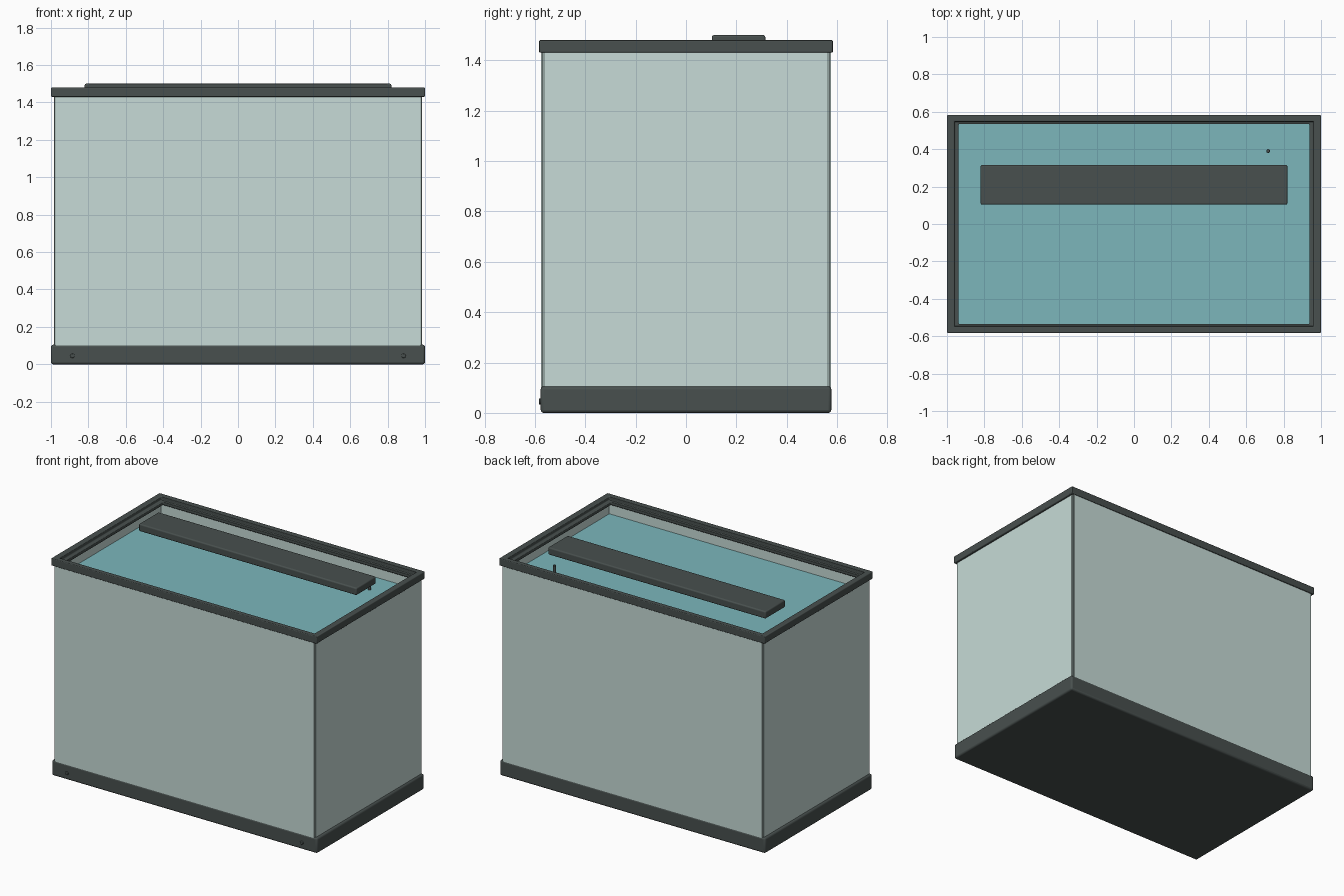
import bpy, bmesh

if "Cube" in bpy.data.objects:
    bpy.data.objects.remove(bpy.data.objects["Cube"])


def material(name, rgb):
    m = bpy.data.materials.new(name)
    m.diffuse_color = (*rgb, 1)
    m.use_nodes = True
    m.node_tree.nodes["Principled BSDF"].inputs["Base Color"].default_value = m.diffuse_color
    return m


DARK = material("dark_plastic", (0.065, 0.08, 0.077))
GLASS = material("glass", (0.57, 0.71, 0.68))
SEAL = material("sealant", (0.30, 0.38, 0.36))
WATER = material("water", (0.20, 0.47, 0.50))
SAND = material("sand", (0.45, 0.36, 0.22))


def finish(obj, mat, bevel=0, segments=3):
    obj.data.materials.append(mat)
    if bevel:
        b = obj.modifiers.new("bevel", "BEVEL")
        b.width, b.segments, b.limit_method = bevel, segments, "ANGLE"
    bpy.ops.object.select_all(action="DESELECT")
    obj.select_set(True)
    bpy.context.view_layer.objects.active = obj
    bpy.ops.object.shade_smooth_by_angle()
    return obj


def box(name, x, y, z, mat, bevel=0):
    """Box from (min, max) ranges on each axis."""
    bpy.ops.mesh.primitive_cube_add(size=1)
    o = bpy.context.object
    o.name = name
    for v in o.data.vertices:
        for i, (lo, hi) in enumerate((x, y, z)):
            v.co[i] = lo if v.co[i] < 0 else hi
    return finish(o, mat, bevel)


def rod(name, loc, radius, depth, mat, rot=(0, 0, 0), bevel=0):
    bpy.ops.mesh.primitive_cylinder_add(vertices=24, radius=radius, depth=depth,
                                        location=loc, rotation=rot)
    o = bpy.context.object
    o.name = name
    return finish(o, mat, bevel, 2)


def ring(name, profile, mat, bevel):
    """Closed rectangular frame swept from (half x, half y, z) profile points."""
    bm = bmesh.new()
    corners = [(-1, -1), (1, -1), (1, 1), (-1, 1)]
    loops = [[bm.verts.new((sx * px, sy * py, pz)) for sx, sy in corners]
             for px, py, pz in profile]
    for a, b in zip(loops, loops[1:] + loops[:1]):
        for i in range(4):
            j = (i + 1) % 4
            bm.faces.new((a[i], a[j], b[j], b[i]))
    bmesh.ops.recalc_face_normals(bm, faces=bm.faces)
    me = bpy.data.meshes.new(name)
    bm.to_mesh(me)
    bm.free()
    o = bpy.data.objects.new(name, me)
    bpy.context.collection.objects.link(o)
    return finish(o, mat, bevel)


# Base tray with two front screws
box("base", (-1, 1), (-0.577, 0.577), (0, 0.105), DARK, 0.012)
for side, s in (("left", -1), ("right", 1)):
    rod(f"screw_{side}", (s * 0.885, -0.577, 0.045), 0.012, 0.014, DARK,
        (1.5707963, 0, 0), 0.003)

# Glass panes
for name, s in (("front", -1), ("back", 1)):
    box(f"{name}_pane", (-0.975, 0.975), sorted((s * 0.56, s * 0.575)), (0.09, 1.46), GLASS)
for name, s in (("left", -1), ("right", 1)):
    box(f"{name}_pane", sorted((s * 0.97, s * 0.985)), (-0.56, 0.56), (0.09, 1.46), GLASS)

# Corner seals
for sx in (-1, 1):
    for sy in (-1, 1):
        box("corner_seal", sorted((sx * 0.967, sx * 0.982)),
            sorted((sy * 0.557, sy * 0.572)), (0.09, 1.46), SEAL)

# Contents
box("sand_bed", (-0.969, 0.969), (-0.559, 0.559), (0.1, 0.25), SAND)
box("water", (-0.968, 0.968), (-0.558, 0.558), (0.25, 1.355), WATER)

# Stepped top frame with inner lip
ring("top_frame", [(1, 0.583, 1.43), (1, 0.583, 1.48), (0.96, 0.548, 1.48),
                   (0.96, 0.548, 1.455), (0.938, 0.534, 1.455), (0.938, 0.534, 1.43)],
     DARK, 0.005)

# Lamp bar and heater stem
box("lamp_bar", (-0.82, 0.82), (0.103, 0.315), (1.45, 1.5), DARK, 0.008)
rod("heater_stem", (0.717, 0.39, 1.38), 0.01, 0.11, DARK, bevel=0.003)
